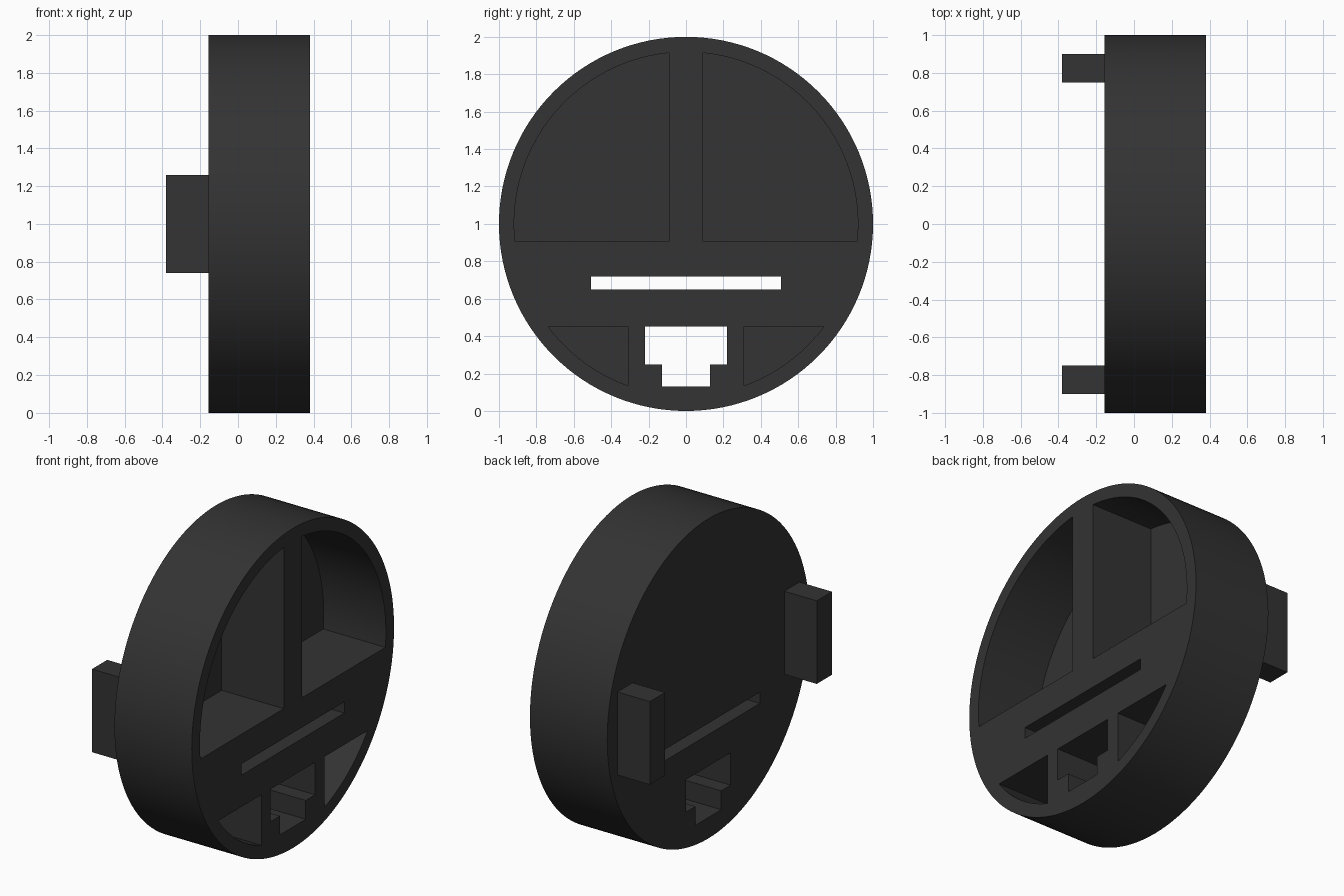
import bpy, bmesh, math

if "Cube" in bpy.data.objects:
    bpy.data.objects.remove(bpy.data.objects["Cube"], do_unlink=True)

BACK, FLOOR, FRONT = -0.155, -0.05, 0.38   # disc back, pocket floor, open face
CZ, R, R_IN = 1.0, 1.0, 0.919              # disc centre height, outer and pocket radius

mat = bpy.data.materials.new("charcoal plastic")
mat.use_nodes = True
colour = (0.033, 0.033, 0.033, 1)
mat.diffuse_color = colour
bsdf = next(n for n in mat.node_tree.nodes if n.type == 'BSDF_PRINCIPLED')
bsdf.inputs["Base Color"].default_value = colour


def prism(name, outline, x0, x1):
    """Extrude a (y, z) outline along x."""
    bm = bmesh.new()
    face = bm.faces.new([bm.verts.new((x0, y, z)) for y, z in outline])
    ext = bmesh.ops.extrude_face_region(bm, geom=[face])["geom"]
    bmesh.ops.translate(bm, vec=(x1 - x0, 0, 0),
                        verts=[g for g in ext if isinstance(g, bmesh.types.BMVert)])
    bmesh.ops.recalc_face_normals(bm, faces=bm.faces)
    mesh = bpy.data.meshes.new(name)
    bm.to_mesh(mesh)
    bm.free()
    mesh.materials.append(mat)
    obj = bpy.data.objects.new(name, mesh)
    bpy.context.collection.objects.link(obj)
    return obj


def rect(y0, y1, z0, z1):
    return [(y0, z0), (y1, z0), (y1, z1), (y0, z1)]


def arc(r, a0, a1, n):
    return [(r * math.cos(a0 + (a1 - a0) * i / n),
             CZ + r * math.sin(a0 + (a1 - a0) * i / n)) for i in range(n + 1)]


def sector(y_in, z_flat, sign, n):
    """Pocket between an upright wall, a level wall and the rim arc."""
    dz = z_flat - CZ
    a0 = math.atan2(dz, math.sqrt(R_IN ** 2 - dz ** 2))
    a1 = sign * math.acos(y_in / R_IN)
    return [(y_in, z_flat)] + arc(R_IN, a0, a1, n)


def mirror(outline):
    return [(-y, z) for y, z in outline]


# Round body
body = prism("round_body", arc(R, 0, 2 * math.pi, 128)[:-1], BACK, FRONT)

# Blind pockets, open on the +x face
upper = sector(0.09, 0.906, 1, 36)
lower = sector(0.31, 0.452, -1, 12)
cutters = [prism("pocket_cutter", o, FLOOR, FRONT + 0.1)
           for o in (upper, mirror(upper), lower, mirror(lower))]

# Through openings: slot and stepped socket
half = [(0.127, 0.131), (0.127, 0.249), (0.22, 0.249), (0.22, 0.452)]
for o in (rect(-0.509, 0.509, 0.65, 0.72), half + mirror(half)[::-1]):
    cutters.append(prism("opening_cutter", o, BACK - 0.1, FRONT + 0.1))

for c in cutters:
    c.hide_render = True
    mod = body.modifiers.new("cut", 'BOOLEAN')
    mod.operation, mod.solver, mod.object = 'DIFFERENCE', 'EXACT', c

# Bake the cuts and drop the cutters
graph = bpy.context.evaluated_depsgraph_get()
cut_mesh = bpy.data.meshes.new_from_object(body.evaluated_get(graph))
body.modifiers.clear()
body.data = cut_mesh
cut_mesh.name = "round_body"
for c in cutters:
    bpy.data.objects.remove(c, do_unlink=True)

# Smooth rim and pocket arcs, sharp corners
bpy.ops.object.select_all(action='DESELECT')
body.select_set(True)
bpy.context.view_layer.objects.active = body
bpy.ops.object.shade_smooth_by_angle(angle=math.radians(30))

# Mounting blocks on the back face
for name, s in (("back_block_left", 1), ("back_block_right", -1)):
    y0, y1 = sorted((0.75 * s, 0.90 * s))
    prism(name, rect(y0, y1, 0.74, 1.26), -0.38, BACK + 0.02)
